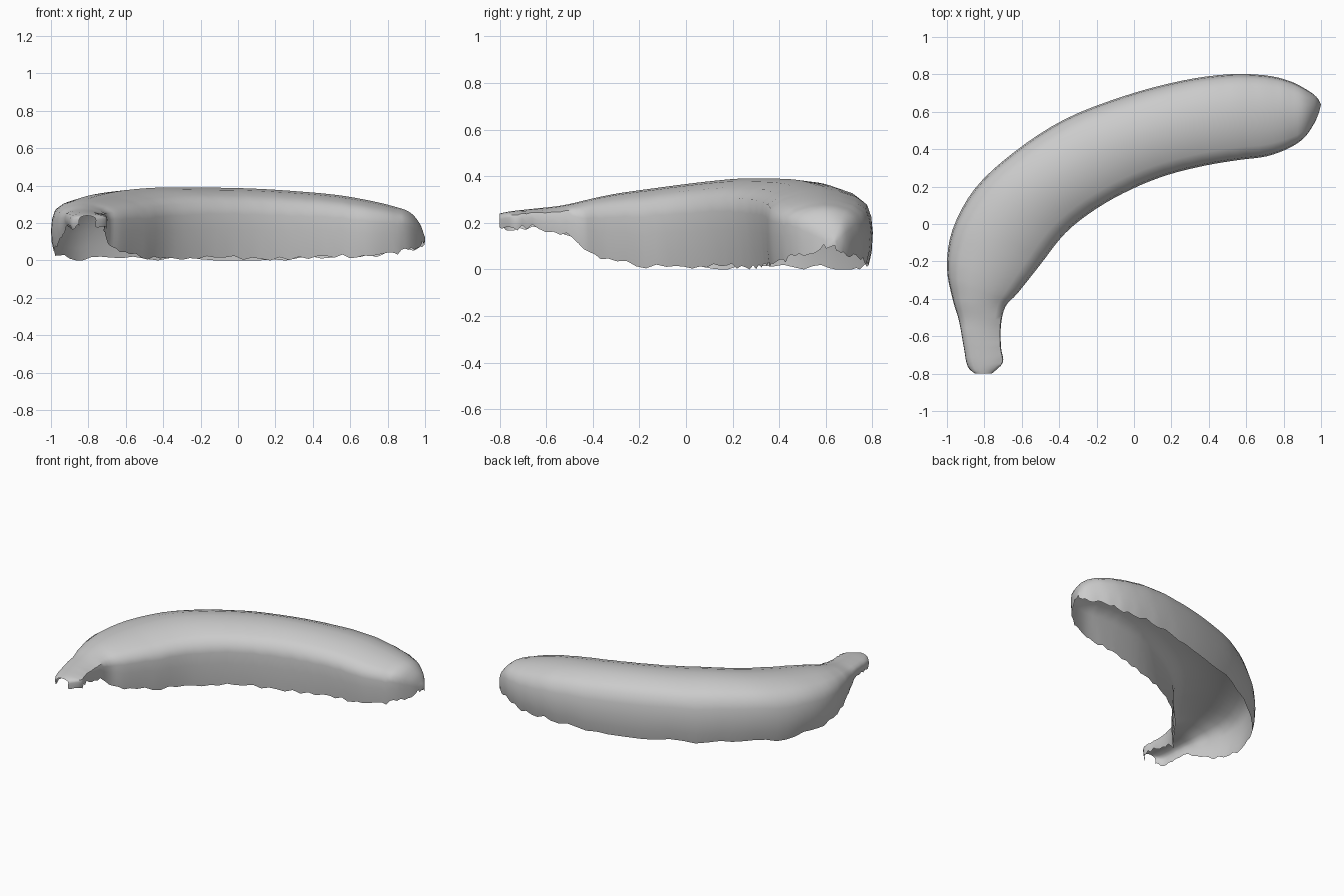
import bpy
import bmesh
import random
from math import radians

random.seed(7)

default_cube = bpy.data.objects.get("Cube")
if default_cube:
    bpy.data.objects.remove(default_cube, do_unlink=True)

# Stations along the fruit, stem to tip:
# outer x, outer y, inner x, inner y, crest height, rim height
STATIONS = [
    (-.85, -.80, -.76, -.80, .24, .19),
    (-.89, -.76, -.70, -.74, .25, .18),
    (-.91, -.66, -.71, -.66, .26, .18),
    (-.935, -.52, -.71, -.54, .275, .16),
    (-.97, -.40, -.685, -.44, .30, .10),
    (-1.0, -.23, -.62, -.37, .325, .05),
    (-.97, -.03, -.50, -.22, .35, .02),
    (-.85, .19, -.365, -.05, .375, .01),
    (-.64, .385, -.20, .08, .39, .01),
    (-.37, .56, -.01, .185, .39, .01),
    (-.05, .685, .18, .26, .385, .01),
    (.25, .765, .38, .31, .37, .01),
    (.50, .80, .56, .34, .35, .02),
    (.70, .795, .71, .36, .32, .03),
    (.83, .765, .83, .405, .29, .04),
    (.92, .72, .91, .46, .26, .06),
    (.975, .68, .965, .54, .20, .08),
    (1.0, .64, .99, .60, .13, .10),
]

# Half cross-sections: sideways fraction, height fraction from rim to crest
OUTER = [(.92, 0), (.98, .18), (1, .4), (.97, .62), (.89, .79),
         (.68, .90), (.35, .975)]
# The inner bend has an upright wall under a tighter shoulder
INNER = [(.94, 0), (.97, .18), (.985, .4), (.99, .62), (.95, .78),
         (.7, .89), (.35, .965)]
SECTION = [(-s, h) for s, h in OUTER] + [(0, 1)] + [(s, h) for s, h in reversed(INNER)]
STEPS = 4


def smooth_station(i, t):
    """Catmull-Rom blend between station i and the next one."""
    last = len(STATIONS) - 1
    a, b, c, d = (STATIONS[min(max(i + k, 0), last)] for k in (-1, 0, 1, 2))
    return [q + t * (r - p) / 2 + t * t * (p - 2.5 * q + 2 * r - s / 2)
            + t ** 3 * (1.5 * (q - r) + (s - p) / 2)
            for p, q, r, s in zip(a, b, c, d)]


def ragged_rim(rim):
    """Torn lower edge, uneven but never below the ground."""
    return max(0.0, rim + random.uniform(-.015, .015))


def build_shell(name, material):
    bm = bmesh.new()
    stations = [smooth_station(i, k / STEPS)
                for i in range(len(STATIONS) - 1) for k in range(STEPS)]
    stations.append(STATIONS[-1])

    rows = []
    for ox, oy, ix, iy, crest, rim in stations:
        rims = (ragged_rim(rim), ragged_rim(rim))
        row = []
        for side, height in SECTION:
            f = (side + 1) / 2
            low = rims[0] if side < 0 else rims[1]
            row.append(bm.verts.new((ox + (ix - ox) * f, oy + (iy - oy) * f,
                                     low + (crest - low) * height)))
        rows.append(row)

    # Skin neighbouring sections, leaving the underside open
    for row, following in zip(rows, rows[1:]):
        for j in range(len(row) - 1):
            bm.faces.new((row[j], row[j + 1], following[j + 1], following[j]))
    # Close the blossom tip
    bm.faces.new(rows[-1])

    bmesh.ops.recalc_face_normals(bm, faces=bm.faces)
    # Make the crest face upward
    crest_face = max(bm.faces, key=lambda face: face.calc_center_median().z)
    if crest_face.normal.z < 0:
        bmesh.ops.reverse_faces(bm, faces=bm.faces)

    mesh = bpy.data.meshes.new(name)
    bm.to_mesh(mesh)
    bm.free()
    mesh.materials.append(material)
    shell = bpy.data.objects.new(name, mesh)
    bpy.context.collection.objects.link(shell)
    return shell


# Plain grey surface
GREY = (.6, .6, .6, 1)
grey = bpy.data.materials.new("plain_grey")
grey.use_nodes = True
grey.diffuse_color = GREY
grey.node_tree.nodes["Principled BSDF"].inputs["Base Color"].default_value = GREY

banana = build_shell("banana_peel_shell", grey)
bpy.context.view_layer.objects.active = banana
banana.select_set(True)
bpy.ops.object.shade_smooth_by_angle(angle=radians(50))
